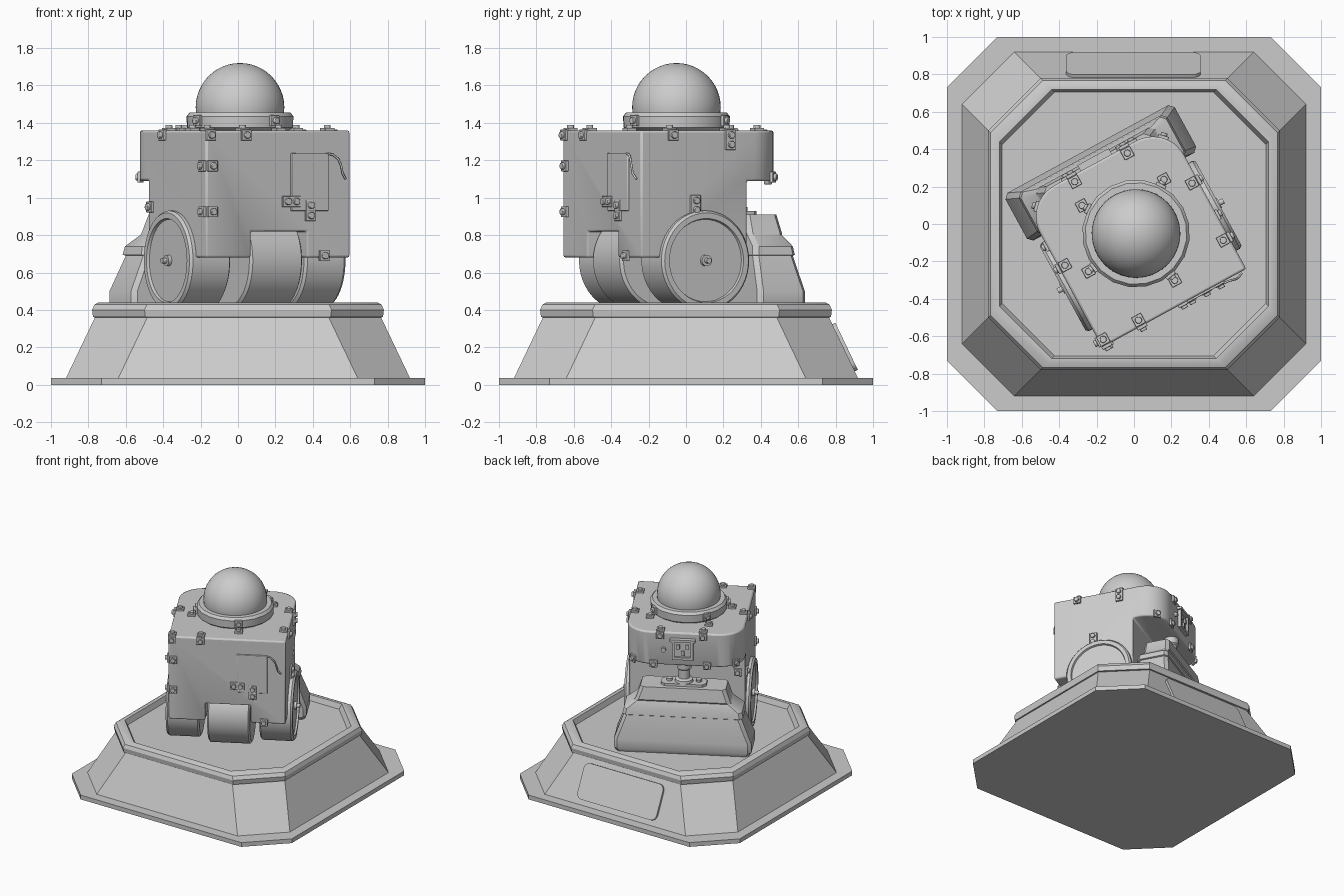
import bpy, bmesh, math
from mathutils import Matrix, Vector

if "Cube" in bpy.data.objects:
    bpy.data.objects.remove(bpy.data.objects["Cube"])

TURN = Matrix.Rotation(math.radians(28.6), 4, 'Z')   # robot stands turned on its plinth


def finish(bm, name, robot=True, bevel=0, angle=30):
    bmesh.ops.recalc_face_normals(bm, faces=bm.faces)
    me = bpy.data.meshes.new(name)
    if robot:
        bm.transform(TURN)
    bm.to_mesh(me)
    bm.free()
    ob = bpy.data.objects.new(name, me)
    bpy.context.collection.objects.link(ob)
    bpy.ops.object.select_all(action='DESELECT')
    ob.select_set(True)
    bpy.context.view_layer.objects.active = ob
    if bevel:
        add_bevel(ob, bevel)
    bpy.ops.object.shade_smooth_by_angle(angle=math.radians(angle))
    return ob


def add_bevel(ob, width):
    m = ob.modifiers.new('bevel', 'BEVEL')
    m.width, m.segments, m.limit_method = width, 2, 'ANGLE'


def loft(rings, bm=None):
    bm = bm or bmesh.new()
    vs = [[bm.verts.new(p) for p in r] for r in rings]
    n = len(rings[0])
    for a, b in zip(vs, vs[1:]):
        for i in range(n):
            bm.faces.new((a[i], a[(i + 1) % n], b[(i + 1) % n], b[i]))
    bm.faces.new(vs[0][::-1])
    bm.faces.new(vs[-1])
    return bm


def octagon(x0, x1, y0, y1, c, z):
    return [(x0 + c, y0, z), (x1 - c, y0, z), (x1, y0 + c, z), (x1, y1 - c, z),
            (x1 - c, y1, z), (x0 + c, y1, z), (x0, y1 - c, z), (x0, y0 + c, z)]


def box(bm, center, size, rot=Matrix()):
    bmesh.ops.create_cube(bm, size=1, matrix=Matrix.Translation(center) @ rot @ Matrix.Diagonal((*size, 1)))


def cyl(bm, center, r, h, rot=Matrix(), n=12):
    bmesh.ops.create_cone(bm, cap_ends=True, segments=n, radius1=r, radius2=r, depth=h,
                          matrix=Matrix.Translation(center) @ rot)


def lathe(profile, n):
    """Profile of (radius, height) turned about z."""
    return loft([[(r * math.cos(i * math.tau / n), r * math.sin(i * math.tau / n), z)
                  for i in range(n)] for r, z in profile])


# plinth: foot plate, sloped skirt, rounded rim and sunken floor
plinth = [(1, .27, 0), (1, .27, .035), (.92, .28, .035), (.765, .28, .36), (.775, .28, .362), (.78, .28, .4),
          (.768, .28, .428), (.745, .28, .44), (.72, .28, .44), (.705, .28, .398)]
finish(loft([octagon(-h, h, -h, h, c, z) for h, c, z in plinth]), 'plinth', False)

# raised panel on the rear slope
bm = loft([[(math.copysign(.31, math.cos(a)) + .05 * math.cos(a) - .003,
             math.copysign(.09, math.sin(a)) + .05 * math.sin(a), z)
            for a in [(i + .5) * math.tau / 24 for i in range(24)]] for z in (-.01, .012)])
bm.transform(Matrix.Translation((0, .848, .2)) @ Matrix.Rotation(-math.atan2(.325, .155), 4, 'X'))
finish(bm, 'plinth_panel', False)

# body: block with rounded rear corners, cut under the rear overhang and over the front roller
L, R, F, B, RAD = -.465, .412, -.498, .385, .19
outline = [(L, F), (R, F)]
for cx, start in ((R - RAD, 0), (L + RAD, 90)):
    for i in range(11):
        a = math.radians(start + 9 * i)
        outline.append((cx + RAD * math.cos(a), B - RAD + RAD * math.sin(a)))
body = finish(loft([[(x, y, z) for x, y in outline] for z in (.68, 1.36)]), 'body')
for center, size in (((0, .65, .59), (2, 1, 1)), ((-.02, -.4, .62), (.34, .5, .4))):
    bm = bmesh.new()
    box(bm, center, size)
    cutter = finish(bm, 'cutter')
    cutter.hide_render = True
    bpy.context.view_layer.objects.active = body
    m = body.modifiers.new('cut', 'BOOLEAN')
    m.object, m.operation, m.solver = cutter, 'DIFFERENCE', 'EXACT'
    bpy.ops.object.modifier_apply(modifier='cut')
    bpy.data.objects.remove(cutter)
add_bevel(body, .012)

# rollers: two side wheels with dished faces, one front roller
SIDE = Matrix.Rotation(math.pi / 2, 4, 'Y')
for name, u, flip in (('right_wheel', .2, 1), ('left_wheel', -.25, -1)):
    bm = lathe([(.25, 0), (.267, .012), (.267, .235), (.255, .25), (.225, .25), (.22, .235),
                (.03, .235), (.03, .255), (.015, .255), (.015, .28)], 48)
    bm.transform(Matrix.Translation((u, -.12, .664)) @ Matrix.Diagonal((flip, 1, 1, 1)) @ SIDE)
    finish(bm, name)
bm = lathe([(.245, 0), (.262, .012), (.262, .308), (.245, .32)], 48)
bm.transform(Matrix.Translation((-.18, -.212, .664)) @ SIDE)
finish(bm, 'front_roller')

# rear tool head: stepped, tapering hood
hood = [(-.52, .475, .2, .455, .398), (-.54, .49, .18, .47, .43), (-.54, .49, .18, .47, .5),
        (-.46, .42, .19, .435, .69), (-.475, .43, .185, .442, .695), (-.465, .42, .19, .435, .74),
        (-.385, .345, .2, .41, .8), (-.375, .335, .2, .415, .81), (-.34, .3, .2, .4, .91)]
finish(loft([octagon(a, b, c, d, .025, z) for a, b, c, d, z in hood]), 'tool_hood')
bm = loft([octagon(-.19, .15, .24, .365, .03, z) for z in (.9, .93)])
for u in (-.13, .09):
    cyl(bm, (u, .3, .935), .022, .03)
finish(bm, 'tool_mount_plate')
bm = lathe([(.07, .92), (.065, .95), (.042, .96), (.042, 1.03), (.055, 1.04), (.055, 1.12)], 24)
bm.transform(Matrix.Translation((-.02, .3, 0)))
finish(bm, 'tool_neck')

# dome and its collar
DOME = Vector((-.015, -.05, 0))
bm = lathe([(.25, 1.35), (.285, 1.375), (.288, 1.435), (.272, 1.455), (.24, 1.455)], 20)
bm.transform(Matrix.Translation(DOME))
finish(bm, 'dome_collar')
bm = bmesh.new()
bmesh.ops.create_uvsphere(bm, u_segments=48, v_segments=24, radius=.237,
                          matrix=Matrix.Translation(DOME + Vector((0, 0, 1.483))))
finish(bm, 'dome', angle=40)

# bracket tiles with bolts
bm = bmesh.new()


def tile(u, v, z, normal):
    n = Vector(normal).normalized()
    rot = n.to_track_quat('Z', 'Y').to_matrix().to_4x4()
    p = Vector((u, v, z))
    box(bm, p + n * .005, (.058, .058, .018), rot)
    cyl(bm, p + n * .02, .019, .018, rot, 10)


UP, FR, BK, RT, LF = (0, 0, 1), (0, -1, 0), (0, 1, 0), (1, 0, 0), (-1, 0, 0)
# brackets folded over the top edge
for u, v, n in ((-.225, F, FR), (-.44, F, FR), (R, -.305, RT), (R, .043, RT),
                (L, -.017, LF), (-.17, B, BK), (.15, B, BK)):
    tile(u - n[0] * .035, v - n[1] * .035, 1.36, UP)
    tile(u, v, 1.335, n)
# front left corner, panel hinges, lower edges, wheel arch and overhang
for z in (.925, 1.17):
    tile(L + .035, F, z, FR)
    tile(L, F + .035, z, LF)
for u, z in ((.25, .69), (.025, .98), (.075, .98), (.165, .96), (.165, .905)):
    tile(u, F, z, FR)
for v, z, n in ((.043, 1.285, RT), (-.17, .985, RT), (-.17, .935, RT)):
    tile(R, v, z, n)
tile(L, .12, .95, LF)
tile(L + .06, .15, .95, BK)
for u in (-.2, .2):
    tile(u, B, 1.1, BK)
for s, x in ((1, R - RAD), (-1, L + RAD)):
    tile(x + s * RAD * .707, B - RAD + RAD * .707, 1.11, (s, 1, 0))
# four brackets around the collar
for a in (34, 124, 190, 281):
    d = Vector((math.cos(math.radians(a)), math.sin(math.radians(a)), 0))
    tile(*(DOME + d * .285 + Vector((0, 0, 1.412))), d)
    tile(*(DOME + d * .325 + Vector((0, 0, 1.36))), UP)
finish(bm, 'bracket_plates', bevel=.003)

# access panel on the front
bm = bmesh.new()
box(bm, (.163, F, 1.085), (.228, .02, .31))
finish(bm, 'front_access_panel', bevel=.004)

# loose strip curling away beside the panel
cu = bpy.data.curves.new('loose_wire', 'CURVE')
cu.dimensions, cu.bevel_depth, cu.bevel_resolution = '3D', .006, 2
sp = cu.splines.new('POLY')
pts = [(.27, 1.235, .01), (.3, 1.23, .012), (.33, 1.205, .02), (.345, 1.17, .022), (.355, 1.13, .02), (.378, 1.1, .01)]
sp.points.add(len(pts) - 1)
for p, (u, z, out) in zip(sp.points, pts):
    p.co = (*(TURN @ Vector((u, F - out, z))), 1)
bpy.context.collection.objects.link(bpy.data.objects.new('loose_wire', cu))

# power socket and button on the rear overhang
bm = bmesh.new()
box(bm, (-.02, B, 1.225), (.16, .02, .15))
box(bm, (-.02, B + .01, 1.305), (.19, .05, .02))
for u in (-.09, .05):
    box(bm, (u, B + .012, 1.225), (.02, .03, .15))
box(bm, (-.02, B + .012, 1.158), (.16, .03, .02))
for u, z in ((-.055, 1.25), (.015, 1.25), (-.02, 1.2)):
    box(bm, (u, B + .012, z), (.025, .02, .035))
cyl(bm, (.125, B + .008, 1.22), .018, .03, Matrix.Rotation(math.pi / 2, 4, 'X'))
finish(bm, 'rear_socket')
